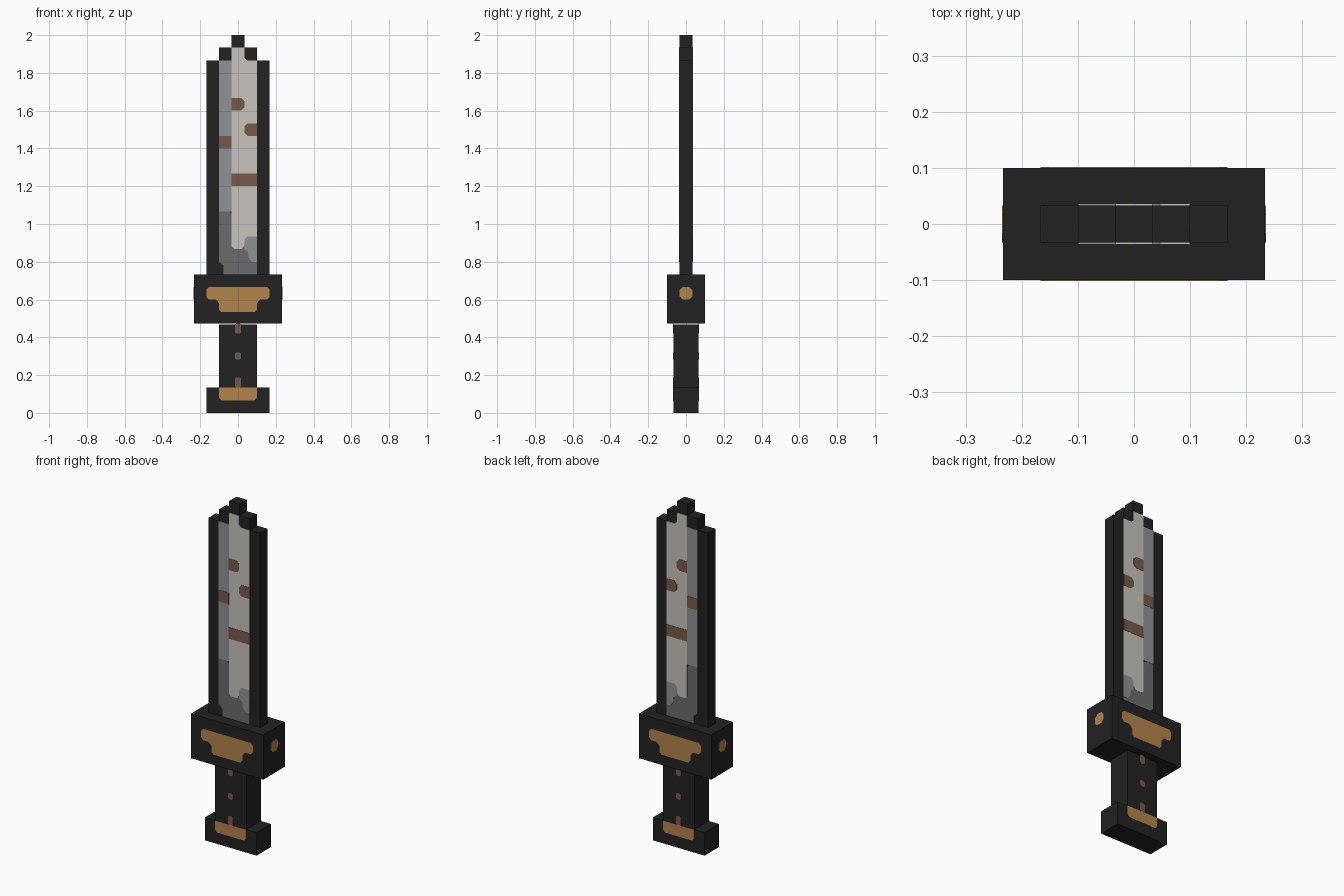
import bpy, bmesh
from mathutils import Matrix

U = 1 / 15          # one block of the pixel-style design
LAYER = 0.0015      # height of one painted layer

if "Cube" in bpy.data.objects:
    bpy.data.objects.remove(bpy.data.objects["Cube"], do_unlink=True)


def material(name, hex_code):
    srgb = [int(hex_code[i:i + 2], 16) / 255 for i in (0, 2, 4)]
    colour = [c / 12.92 if c <= 0.04045 else ((c + 0.055) / 1.055) ** 2.4 for c in srgb] + [1]
    m = bpy.data.materials.new(name)
    m.diffuse_color = colour
    m.use_nodes = True
    bsdf = m.node_tree.nodes["Principled BSDF"]
    bsdf.inputs["Base Color"].default_value = colour
    bsdf.inputs["Roughness"].default_value = 0.9
    return m


black = material("charcoal", "222222")
pale = material("pale_steel", "C8C4BB")
steel = material("mid_steel", "8F9296")
dark = material("dark_steel", "686B6D")
rust = material("rust_brown", "78594A")
brass = material("brass", "B4834B")


def rect(x0, x1, z0, z1, cut=0):
    """Rectangle outline, with cut corners if asked."""
    if not cut:
        return [(x0, z0), (x1, z0), (x1, z1), (x0, z1)]
    return [(x0 + cut, z0), (x1 - cut, z0), (x1, z0 + cut), (x1, z1 - cut),
            (x1 - cut, z1), (x0 + cut, z1), (x0, z1 - cut), (x0, z0 + cut)]


def add_prism(bm, outline, y0, y1):
    """Extrude an x-z outline, given in blocks, from y0 to y1."""
    face = bm.faces.new([bm.verts.new((x * U, y0, z * U)) for x, z in outline])
    moved = bmesh.ops.extrude_face_region(bm, geom=[face])["geom"]
    verts = [v for v in moved if isinstance(v, bmesh.types.BMVert)]
    bmesh.ops.translate(bm, verts=verts, vec=(0, y1 - y0, 0))


def finish(name, bm, mat):
    bmesh.ops.recalc_face_normals(bm, faces=bm.faces)
    mesh = bpy.data.meshes.new(name)
    bm.to_mesh(mesh)
    bm.free()
    mesh.materials.append(mat)
    bpy.context.collection.objects.link(bpy.data.objects.new(name, mesh))


def solid(name, outline, half_depth):
    bm = bmesh.new()
    add_prism(bm, outline, -half_depth * U, half_depth * U)
    finish(name, bm, black)


def paint(name, outlines, half_depth, mat, layer=1, turn=False):
    """Thin plates on two opposite sides of a part."""
    bm = bmesh.new()
    y = half_depth * U
    for side in (-1, 1):
        for outline in outlines:
            add_prism(bm, outline, side * (y - LAYER), side * (y + layer * LAYER))
    if turn:
        bmesh.ops.rotate(bm, verts=bm.verts, matrix=Matrix(((0, -1, 0), (1, 0, 0), (0, 0, 1))))
    finish(name, bm, mat)


# Main bodies
solid("pommel", rect(-2.5, 2.5, 0, 2), 1)
solid("grip", rect(-1.5, 1.5, 2, 7), 1)
solid("guard", rect(-3.5, 3.5, 7.1, 11), 1.5)
half_tip = [(2.5, 11), (2.5, 28), (1.5, 28), (1.5, 29), (0.5, 29), (0.5, 30)]
solid("blade", half_tip + [(-x, z) for x, z in reversed(half_tip)], 0.5)

# Blade steel
paint("blade_dark_steel", [[(-1.15, 11), (1.5, 11), (1.5, 13), (-0.5, 15.8),
                            (-0.7, 16), (-1.5, 16), (-1.5, 12), (-1.15, 11.7)]], 0.5, dark)
paint("blade_mid_steel", [
    rect(-1.5, -0.5, 16, 28),
    [(1.1, 12), (1.5, 12), (1.5, 14), (0.7, 14), (0.5, 13.7), (0.5, 13), (0.8, 12.8), (0.85, 12.3)],
], 0.5, steel, 2)
paint("blade_pale_steel", [[(-0.3, 13), (0.3, 13), (0.5, 13.3), (0.5, 13.7), (0.7, 14), (1.5, 14),
                            (1.5, 28), (0.7, 28), (0.5, 28.2), (0.5, 29), (-0.5, 29),
                            (-0.5, 13.2)]], 0.5, pale, 2)

# Rust patches
paint("blade_rust", [
    [(-0.5, 24), (0.25, 24), (0.5, 24.25), (0.5, 24.75), (0.25, 25), (-0.5, 25)],
    [(0.75, 22), (1.5, 22), (1.5, 23), (0.75, 23), (0.5, 22.75), (0.5, 22.25)],
    rect(-1.5, -0.5, 21, 22),
    rect(-0.5, 1.5, 18, 19),
], 0.5, rust, 3)

# Brass fittings
half_plate = [(1.3, 8), (1.5, 8.2), (1.5, 8.7), (1.75, 9), (2.3, 9), (2.5, 9.2), (2.5, 9.8), (2.3, 10)]
paint("guard_brass", [half_plate + [(-x, z) for x, z in reversed(half_plate)]], 1.5, brass)
paint("guard_end_brass", [rect(-0.5, 0.5, 9, 10, 0.25)], 3.5, brass, turn=True)
paint("pommel_brass", [[(-1.3, 1), (1.3, 1), (1.5, 1.2), (1.5, 2), (-1.5, 2), (-1.5, 1.2)]], 1, brass)

# Grip studs
paint("grip_studs", [rect(-0.25, 0.25, low, high, 0.12)
                     for low, high in ((2, 2.8), (4.25, 4.8), (6.3, 7.1))], 1, rust)
